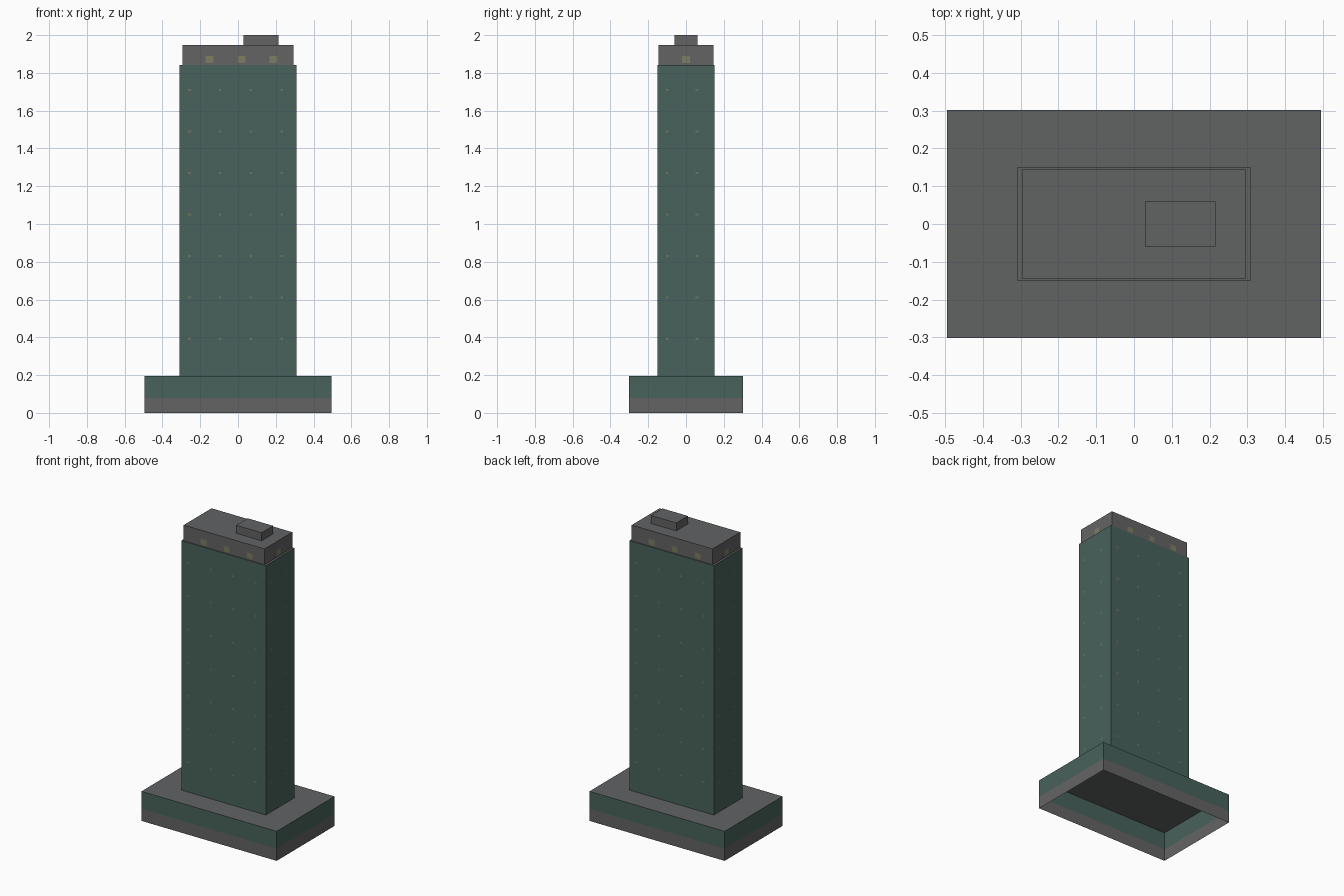
import bpy
import bmesh
from mathutils import Vector

cube = bpy.data.objects.get("Cube")
if cube:
    bpy.data.objects.remove(cube, do_unlink=True)


def material(name, rgb):
    mat = bpy.data.materials.new(name)
    mat.use_nodes = True
    mat.diffuse_color = (*rgb, 1)
    mat.node_tree.nodes["Principled BSDF"].inputs["Base Color"].default_value = (*rgb, 1)
    return mat


CONCRETE = material("grey concrete", (0.127, 0.127, 0.127))
ROOF = material("grey roof", (0.119, 0.125, 0.127))
GLASS = material("green glass", (0.066, 0.123, 0.106))
LIT = material("lit window", (0.205, 0.205, 0.127))
DIM = material("dim window", (0.14, 0.18, 0.115))

UP = Vector((0, 0, 1))
WALLS = [Vector(n) for n in ((0, -1, 0), (1, 0, 0), (0, 1, 0), (-1, 0, 0))]


def open_box(centre, size, z0, z1):
    """Box without its underside; the top face takes material 1."""
    bm = bmesh.new()
    bmesh.ops.create_cube(bm, size=1)
    for v in bm.verts:
        v.co = Vector((centre[0] + v.co.x * size[0], centre[1] + v.co.y * size[1],
                       z1 if v.co.z > 0 else z0))
    bm.normal_update()
    under = [f for f in bm.faces if f.normal.z < -0.5]
    bmesh.ops.delete(bm, geom=under, context='FACES_ONLY')
    for f in bm.faces:
        f.material_index = 1 if f.normal.z > 0.5 else 0
    return bm


def cut(bm, normal, point, axis):
    """Slice only the wall facing the given normal."""
    bm.normal_update()
    faces = [f for f in bm.faces if f.normal.dot(normal) > 0.9]
    edges = {e for f in faces for e in f.edges}
    verts = {v for f in faces for v in f.verts}
    bmesh.ops.bisect_plane(bm, geom=faces + list(edges) + list(verts),
                           plane_co=point, plane_no=axis)


def add_windows(bm, columns_wide, columns_narrow, rows, width, height):
    """Cut flush windows into all four walls and give them material 2."""
    for n in WALLS:
        across = UP.cross(n)
        columns = columns_wide if abs(n.y) > 0.5 else columns_narrow
        for z in rows:
            for s in (-0.5, 0.5):
                cut(bm, n, UP * (z + s * height), UP)
        for u in columns:
            for s in (-0.5, 0.5):
                cut(bm, n, across * (u + s * width), across)
        bm.normal_update()
        for f in bm.faces:
            if f.normal.dot(n) > 0.9:
                c = f.calc_center_median()
                in_row = any(abs(c.z - z) < height / 4 for z in rows)
                in_column = any(abs(c.dot(across) - u) < width / 4 for u in columns)
                if in_row and in_column:
                    f.material_index = 2


def finish(name, bm, mats):
    mesh = bpy.data.meshes.new(name)
    bm.to_mesh(mesh)
    bm.free()
    for m in mats:
        mesh.materials.append(m)
    obj = bpy.data.objects.new(name, mesh)
    bpy.context.collection.objects.link(obj)


# Podium: hollow below, concrete plinth band under a glass band
BAND = 0.08
podium = open_box((0, 0), (0.988, 0.604), 0, 0.195)
for wall in WALLS:
    cut(podium, wall, UP * BAND, UP)
for face in podium.faces:
    if face.calc_center_median().z < BAND:
        face.material_index = 2
finish("podium", podium, [GLASS, ROOF, CONCRETE])

# Tower with a sparse grid of small lit windows
tower = open_box((0, 0), (0.617, 0.301), 0.195, 1.843)
add_windows(tower, (-0.257, -0.094, 0.068, 0.232), (-0.1, 0.058),
            [0.392 + 0.2195 * i for i in range(7)], 0.014, 0.012)
finish("tower", tower, [GLASS, ROOF, DIM])

# Set-back crown with larger windows
crown = open_box((0, 0), (0.59, 0.29), 1.843, 1.947)
add_windows(crown, (-0.15, 0.02, 0.188), (0,), [1.871], 0.042, 0.037)
finish("crown", crown, [CONCRETE, ROOF, LIT])

# Rooftop plant room
finish("plant_room", open_box((0.122, 0), (0.186, 0.12), 1.947, 2.0), [CONCRETE, ROOF])
